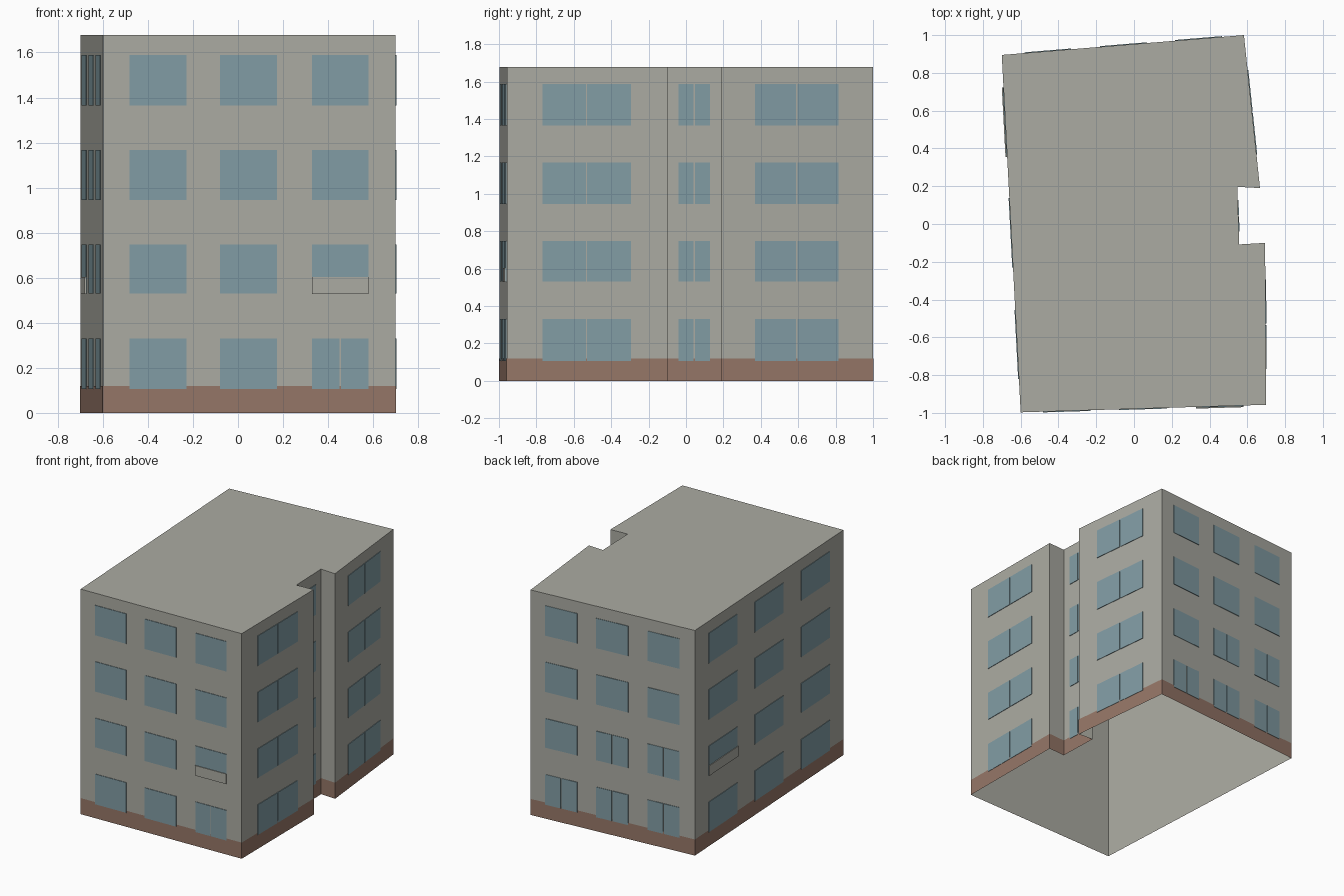
import bpy, bmesh
from mathutils import Vector

if "Cube" in bpy.data.objects:
    bpy.data.objects.remove(bpy.data.objects["Cube"], do_unlink=True)


def material(name, rgb):
    m = bpy.data.materials.new(name)
    m.use_nodes = True
    m.diffuse_color = (*rgb, 1)
    m.node_tree.nodes["Principled BSDF"].inputs["Base Color"].default_value = (*rgb, 1)
    return m


WALL = material("warm grey plaster", (0.41, 0.41, 0.365))
BASE = material("brown plinth", (0.305, 0.184, 0.138))
GLASS = material("blue grey glass", (0.223, 0.337, 0.376))

HEIGHT = 1.677
PLINTH = 0.12
ROWS = [(0.105, 0.33), (0.53, 0.747), (0.945, 1.168), (1.365, 1.588)]

# Footprint, counter-clockwise from the front right corner, notch on the +x side
FOOT = [Vector(p) for p in [(-0.6, -0.997), (0.7, -0.957), (0.694, -0.1),
                            (0.557, -0.108), (0.547, 0.197), (0.667, 0.19),
                            (0.582, 1.0), (-0.7, 0.895)]]
COUNT = len(FOOT)


def wall_frame(i):
    a, b = FOOT[i], FOOT[(i + 1) % COUNT]
    d = (b - a).normalized()
    return a, b, Vector((d.y, -d.x))


def outline(offset):
    """Footprint pushed outwards with mitred corners."""
    pts = []
    for i in range(COUNT):
        n1, n2 = wall_frame(i - 1 if i else COUNT - 1)[2], wall_frame(i)[2]
        pts.append(FOOT[i] + (n1 + n2) * offset / (1 + n1.dot(n2)))
    return pts


def make_object(name, bm, mat):
    mesh = bpy.data.meshes.new(name)
    bm.to_mesh(mesh)
    bm.free()
    mesh.materials.append(mat)
    ob = bpy.data.objects.new(name, mesh)
    bpy.context.collection.objects.link(ob)
    return ob


def wall_ring(name, offset, top, mat, capped):
    bm = bmesh.new()
    pts = outline(offset)
    low = [bm.verts.new((p.x, p.y, 0)) for p in pts]
    high = [bm.verts.new((p.x, p.y, top)) for p in pts]
    for i in range(COUNT):
        j = (i + 1) % COUNT
        bm.faces.new((low[i], low[j], high[j], high[i]))
    if capped:
        bm.faces.new(high)
    return make_object(name, bm, mat)


def add_plate(bm, wall, u0, u1, z0, z1, depth):
    """Thin plate on a wall; u runs left to right as seen from outside."""
    a, b, n = wall_frame(wall)
    rings = []
    for off in (0, depth):
        rings.append([bm.verts.new((*(a.lerp(b, u) + n * off), z))
                      for u, z in ((u0, z0), (u1, z0), (u1, z1), (u0, z1))])
    back, front = rings
    bm.faces.new(front)
    for i in range(4):
        j = (i + 1) % 4
        bm.faces.new((back[i], back[j], front[j], front[i]))


# Shell open at the bottom, and the painted plinth around it
wall_ring("walls_and_roof", 0, HEIGHT, WALL, True)
wall_ring("plinth_band", 0.0015, PLINTH, BASE, False)

# Windows: three bays on the long and end walls, pairs on the notched side
BAYS = [(0.091, 0.285), (0.4, 0.595), (0.714, 0.907)]
PAIR = [(0.22, 0.773)]
FACADES = {"front": (0, BAYS), "right_front": (1, PAIR), "recess": (3, PAIR),
           "right_rear": (5, PAIR), "back": (6, BAYS), "left": (7, BAYS)}
SPLIT = {("front", 0, 2), ("back", 0, 0), ("back", 0, 1), ("back", 0, 2),
         ("back", 1, 1), ("back", 1, 2)}
GAP = 0.007

for name, (wall, bays) in FACADES.items():
    bm = bmesh.new()
    a, b, _ = wall_frame(wall)
    half = GAP / 2 / (b - a).length
    for r, (z0, z1) in enumerate(ROWS):
        for c, (u0, u1) in enumerate(bays):
            if bays is PAIR or (name, r, c) in SPLIT:
                mid = (u0 + u1) / 2
                add_plate(bm, wall, u0, mid - half, z0, z1, 0.004)
                add_plate(bm, wall, mid + half, u1, z0, z1, 0.004)
            else:
                add_plate(bm, wall, u0, u1, z0, z1, 0.004)
    make_object(name + "_windows", bm, GLASS)

# Raised sill panels covering the foot of two first-floor windows
for name, wall, (u0, u1) in (("front_sill_panel", 0, BAYS[2]),
                             ("left_sill_panel", 7, BAYS[0])):
    bm = bmesh.new()
    add_plate(bm, wall, u0, u1, 0.528, 0.603, 0.009)
    make_object(name, bm, WALL)
